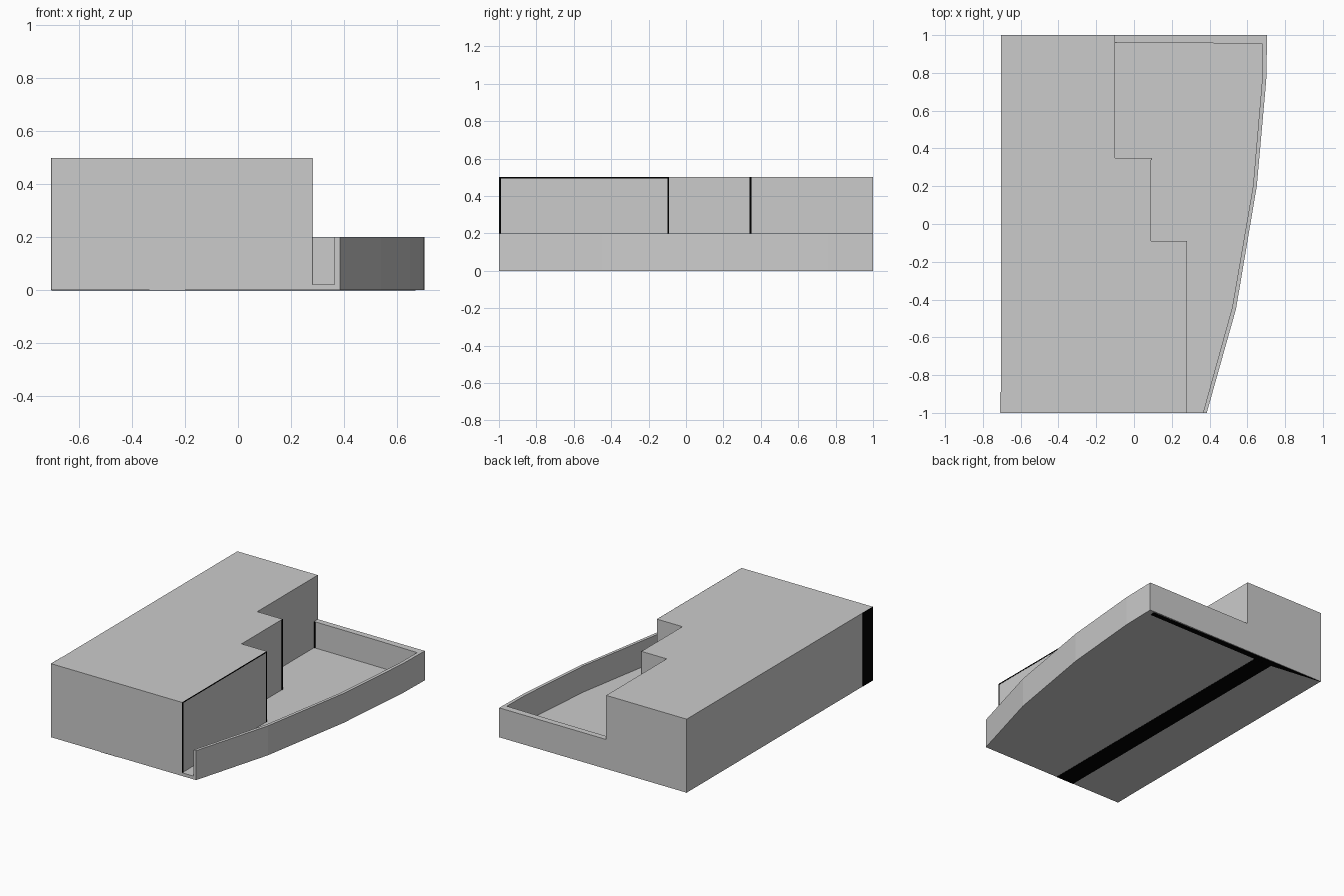
import bpy, bmesh

if "Cube" in bpy.data.objects:
    bpy.data.objects.remove(bpy.data.objects["Cube"])


def material(name, rgb):
    m = bpy.data.materials.new(name)
    m.diffuse_color = (*rgb, 1.0)
    m.use_nodes = True
    m.node_tree.nodes["Principled BSDF"].inputs["Base Color"].default_value = m.diffuse_color
    return m


GREY = material("light_grey", (0.6, 0.6, 0.6))
BLACK = material("black", (0.0, 0.0, 0.0))


def prism(name, outline, z0, z1, mat):
    """Extrude a flat outline from z0 up to z1."""
    bm = bmesh.new()
    base = bm.faces.new([bm.verts.new((x, y, z0)) for x, y in outline])
    ext = bmesh.ops.extrude_face_region(bm, geom=[base])
    for v in ext["geom"]:
        if isinstance(v, bmesh.types.BMVert):
            v.co.z = z1
    bmesh.ops.recalc_face_normals(bm, faces=bm.faces)
    me = bpy.data.meshes.new(name)
    bm.to_mesh(me)
    bm.free()
    me.materials.append(mat)
    ob = bpy.data.objects.new(name, me)
    bpy.context.collection.objects.link(ob)
    return ob


def rect(x0, x1, y0, y1):
    return [(x0, y0), (x1, y0), (x1, y1), (x0, y1)]


# Main building block with stepped side
steps = [(0.28, -1), (0.28, -0.09), (0.09, -0.09), (0.09, 0.35), (-0.1, 0.35)]
prism("stepped_block", [(-0.705, -1)] + steps + [(-0.1, 1), (-0.705, 1)], 0, 0.5, GREY)

# Terrace: curved parapet, open at the front, and sunken floor
outer = [(0.385, -1), (0.54, -0.45), (0.65, 0.2), (0.7, 0.76), (0.705, 1)]
inner = [(0.365, -1), (0.52, -0.44), (0.63, 0.2), (0.678, 0.76), (0.68, 0.953)]
back = [(0.35, 0.958), (-0.1, 0.96)]
prism("terrace_parapet", outer + [(-0.1, 1)] + back[::-1] + inner[::-1], 0, 0.2, GREY)
prism("terrace_floor", steps + back[::-1] + inner[::-1], 0, 0.022, GREY)

# Black bands on the underside
T = 0.0015
prism("underside_band", rect(-0.335, -0.2, -1, 0.95), -T, 0.001, BLACK)
prism("underside_back_band",
      [(-0.705, 0.998), (-0.335, 0.95), (0.66, 0.955), (0.67, 0.99)], -T, 0.001, BLACK)

# Black band on the left wall at the front corner
prism("left_wall_band", rect(-0.705 - T, -0.704, -1, -0.89), 0, 0.5, BLACK)

# Thin black edge trims on the stepped faces
for i, (x, y0, y1) in enumerate([(0.28, -1, -0.99), (0.28, -0.1, -0.09), (0.09, 0.34, 0.35)]):
    prism(f"edge_trim_{i}", rect(x - 0.001, x + T, y0, y1), 0.022, 0.5, BLACK)
prism("top_edge_trim", rect(0.279, 0.28 + T, -0.99, -0.1), 0.493, 0.5, BLACK)

# Thin black trim at the inner corner of the back parapet
prism("parapet_corner_trim", rect(-0.1, -0.09, 0.957, 0.961), 0.022, 0.2, BLACK)
